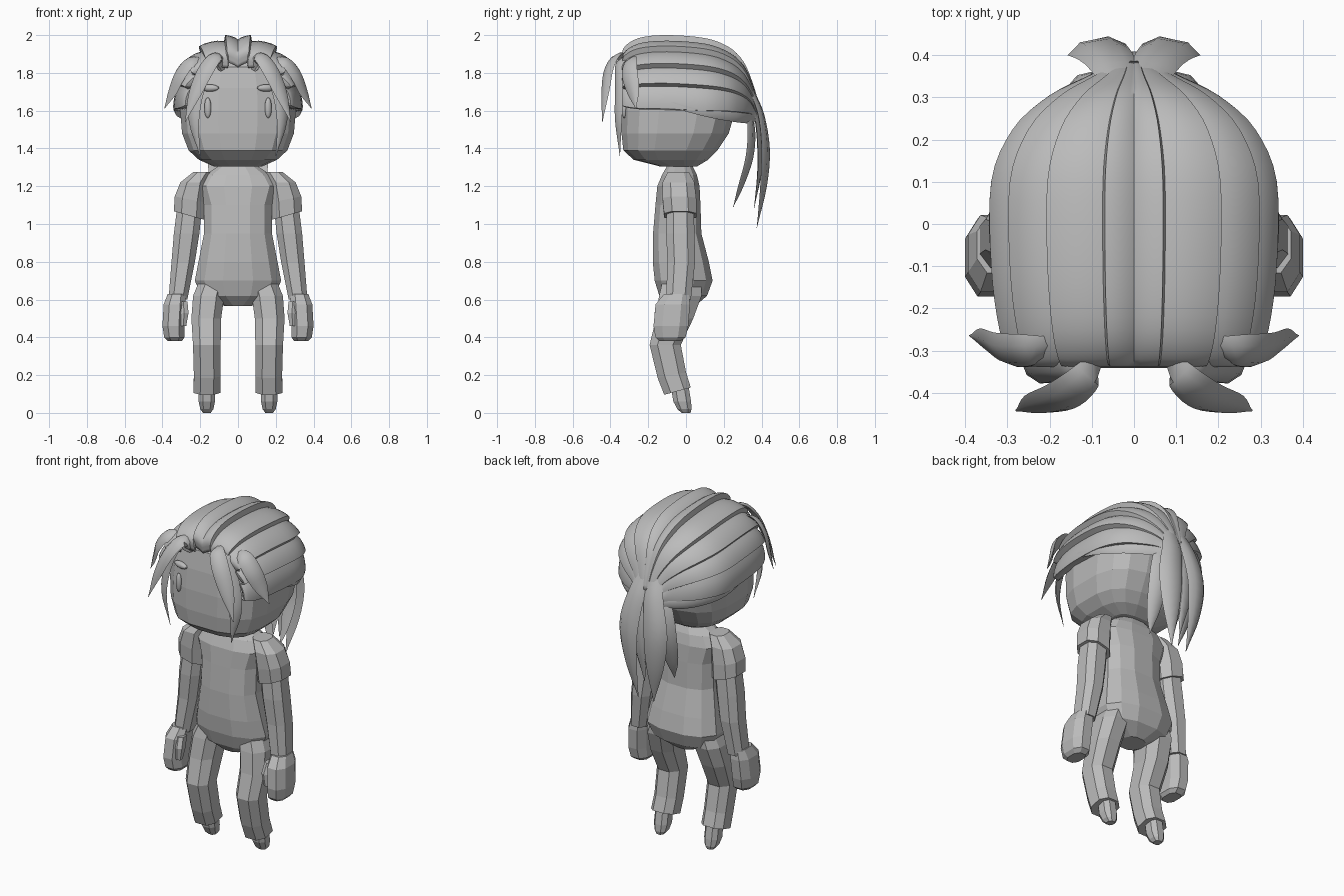
import bpy
import bmesh
import math
from mathutils import Vector, Matrix

cube = bpy.data.objects.get("Cube")
if cube:
    bpy.data.objects.remove(cube, do_unlink=True)

GREY = (0.5, 0.5, 0.5, 1.0)
clay = bpy.data.materials.new("plain_grey")
clay.use_nodes = True
clay.diffuse_color = GREY
shader = next(n for n in clay.node_tree.nodes if n.type == 'BSDF_PRINCIPLED')
shader.inputs["Base Color"].default_value = GREY


def finish(name, bm, mirror=False, smooth=None, thickness=0.0):
    """Turn a bmesh into an object with material, mirroring and shading."""
    bmesh.ops.recalc_face_normals(bm, faces=bm.faces[:])
    mesh = bpy.data.meshes.new(name)
    bm.to_mesh(mesh)
    bm.free()
    mesh.materials.append(clay)
    obj = bpy.data.objects.new(name, mesh)
    bpy.context.collection.objects.link(obj)
    if smooth is not None:
        bpy.ops.object.select_all(action='DESELECT')
        obj.select_set(True)
        bpy.context.view_layer.objects.active = obj
        bpy.ops.object.shade_smooth_by_angle(angle=math.radians(smooth))
    if thickness:
        solid = obj.modifiers.new("thickness", 'SOLIDIFY')
        solid.thickness = thickness
        solid.offset = 0
    if mirror:
        obj.modifiers.new("mirror", 'MIRROR')
    return obj


def skin(bm, rows, closed=True):
    """Bridge rows of points with quads; closed rows also get end caps."""
    grid = [[bm.verts.new(p) for p in row] for row in rows]
    n = len(grid[0])
    for low, high in zip(grid, grid[1:]):
        for i in range(n if closed else n - 1):
            j = (i + 1) % n
            bm.faces.new((low[i], low[j], high[j], high[i]))
    if closed:
        bm.faces.new(grid[0])
        bm.faces.new(grid[-1])


def ring(cx, cy, z, rx, ry, tilt_x=0.0, tilt_y=0.0, sides=8, power=2.5):
    """Rounded-box outline, with a flat facet towards the front."""
    points = []
    for i in range(sides):
        a = math.tau * (i + 0.5) / sides
        c, s = math.cos(a), math.sin(a)
        x = rx * math.copysign(abs(c) ** (2 / power), c)
        y = ry * math.copysign(abs(s) ** (2 / power), s)
        points.append((cx + x, cy + y, z + tilt_x * x + tilt_y * y))
    return points


def loft(name, rings, mirror=False, **options):
    bm = bmesh.new()
    skin(bm, [ring(*r, **options) for r in rings])
    return finish(name, bm, mirror)


def central(rows):
    """Rows of height, half width, front y, back y."""
    return [(0, (f + b) / 2, z, rx, (b - f) / 2) for z, rx, f, b in rows]


def spline(points, steps=4):
    """Smooth curve through the control points."""
    pts = [Vector(p) for p in points]
    pts = [pts[0] * 2 - pts[1]] + pts + [pts[-1] * 2 - pts[-2]]
    out = []
    for a, b, c, d in zip(pts, pts[1:], pts[2:], pts[3:]):
        for k in range(steps):
            t = k / steps
            out.append(0.5 * (2 * b + (c - a) * t + (2 * a - 5 * b + 4 * c - d) * t ** 2
                              + (3 * b - a - 3 * c + d) * t ** 3))
    return out + [pts[-2]]


def lock(name, points):
    """Flat tapering hair lock; points are x, y, z, half width."""
    path = spline(points)
    rows = []
    for i, p in enumerate(path):
        before, after = path[max(i - 1, 0)], path[min(i + 1, len(path) - 1)]
        tangent = (after - before).to_3d().normalized()
        centre = p.to_3d()
        side = tangent.cross(centre - Vector((0, 0, 1.55))).normalized()
        out = side.cross(tangent).normalized()
        w = max(p[3], 0.002)
        profile = ((-1, -0.1), (-0.5, 0.25), (0.5, 0.25), (1, -0.1), (0.5, -0.2), (-0.5, -0.2))
        rows.append([centre + side * w * u + out * w * v for u, v in profile])
    bm = bmesh.new()
    skin(bm, rows)
    return finish(name, bm, True, smooth=45)


def blob(name, place, size, turn):
    """Small flattened bead on the face."""
    bm = bmesh.new()
    matrix = (Matrix.Translation(place) @ Matrix.Rotation(math.radians(turn), 4, 'Z')
              @ Matrix.Diagonal((*size, 1)))
    bmesh.ops.create_uvsphere(bm, u_segments=10, v_segments=8, radius=1, matrix=matrix)
    return finish(name, bm, True, smooth=50)


# Head, neck and torso
loft("head", central([
    (1.305, .13, -.14, .06), (1.34, .21, -.28, .12), (1.39, .265, -.335, .17),
    (1.48, .30, -.345, .23), (1.60, .31, -.345, .265), (1.72, .30, -.335, .27),
    (1.83, .26, -.315, .24), (1.90, .18, -.24, .16)]), sides=16, power=3)
loft("neck", central([(1.26, .09, -.1, .04), (1.36, .08, -.09, .03)]))
loft("torso", central([
    (.565, .07, -.09, .05), (.62, .20, -.145, .115), (.70, .235, -.17, .145),
    (.80, .215, -.18, .125), (.95, .185, -.178, .085), (1.10, .185, -.165, .08),
    (1.20, .22, -.155, .075), (1.26, .18, -.13, .06), (1.31, .10, -.10, .035)]), sides=12)

# Face details
blob("eyes", (.16, -.327, 1.615), (.019, .015, .055), 16)
blob("eyebrows", (.15, -.322, 1.72), (.052, .018, .019), 16)

# Arms with short sleeves and closed hands
loft("sleeves", [(.19, -.04, 1.275, .05, .06), (.235, -.04, 1.22, .075, .09),
                 (.255, -.035, 1.13, .085, .095, .2), (.26, -.03, 1.045, .085, .092, .28)], True)
loft("arms", [(.255, -.03, 1.1, .07, .075), (.272, -.03, .95, .072, .08),
              (.29, -.025, .8, .066, .078), (.318, -.04, .6, .053, .07)], True)
loft("hands", [(.325, -.05, .63, .05, .07), (.335, -.07, .575, .062, .097),
               (.342, -.08, .46, .062, .098), (.337, -.082, .4, .057, .085),
               (.335, -.085, .38, .04, .06)], True)
loft("thumbs", [(.29, -.115, .59, .025, .03), (.285, -.135, .53, .026, .032),
                (.29, -.14, .46, .018, .02)], True, sides=6)

# Trouser legs and feet
loft("legs", [(.165, -.045, .115, .076, .075, 0, .27), (.163, -.075, .2, .075, .08, 0, .2),
              (.165, -.11, .36, .078, .088), (.168, -.06, .5, .084, .105),
              (.155, -.03, .62, .088, .12), (.13, -.02, .7, .08, .11)], True)
loft("feet", [(.165, -.035, .15, .045, .05), (.165, -.02, .06, .046, .05),
              (.165, -.008, .02, .037, .04), (.165, 0, 0, .022, .025)], True)

# Swept-back hair: stepped strips running from the hairline to the tie
stations = spline([  # y, half width, centre height, rise
    (-.322, .24, 1.68, .15), (-.328, .26, 1.68, .22), (-.25, .29, 1.68, .275),
    (-.10, .31, 1.68, .291), (.10, .31, 1.67, .285), (.22, .26, 1.66, .25),
    (.30, .18, 1.64, .20), (.35, .09, 1.61, .12), (.38, .05, 1.55, .08)], steps=4)
edges = [0, 13, 38, 60, 80, 104]
ridge = [(0, 0.0)]
for start, end in zip(edges, edges[1:]):
    for u in (0.3, 0.6, 0.85, 1.0):
        ridge.append((start + (end - start - 2) * u, 0.03 * u ** 0.8))
    ridge.append((end, 0.0))
ridge = [(-a, h) for a, h in reversed(ridge[1:])] + ridge
rows = []
for y, wide, mid, rise in stations:
    row = []
    for degrees, height in ridge:
        a = math.radians(degrees)
        h = height * min(1, wide / 0.25)
        row.append((math.sin(a) * (wide + h), y, mid + math.cos(a) * (rise + h)))
    rows.append(row)
hair = bmesh.new()
skin(hair, rows, closed=False)
finish("swept_hair", hair, smooth=35, thickness=0.012)

# Loose fringe, side locks and ponytail
lock("fringe_front", [(.07, -.30, 1.83, .03), (.11, -.36, 1.89, .04), (.17, -.41, 1.82, .048),
                      (.23, -.43, 1.69, .038), (.28, -.443, 1.54, 0)])
lock("fringe_long", [(.09, -.30, 1.83, .03), (.14, -.35, 1.86, .04), (.21, -.355, 1.72, .04),
                     (.235, -.36, 1.55, .033), (.2, -.35, 1.36, 0)])
lock("fringe_side", [(.17, -.29, 1.85, .03), (.25, -.30, 1.86, .045), (.31, -.30, 1.79, .05),
                     (.35, -.28, 1.70, .038), (.39, -.265, 1.61, 0)])
lock("side_sweep", [(.27, -.29, 1.73, .01), (.32, -.1, 1.67, .04), (.315, .1, 1.62, .05),
                    (.22, .26, 1.59, .05), (.07, .36, 1.57, .04)])
lock("ponytail_outer", [(.03, .34, 1.72, .045), (.06, .395, 1.58, .06), (.09, .42, 1.4, .07),
                        (.08, .41, 1.2, .05), (.05, .375, .98, 0)])
lock("ponytail_inner", [(.05, .32, 1.66, .04), (.09, .345, 1.5, .06), (.11, .335, 1.35, .055),
                        (.11, .29, 1.2, .035), (.1, .25, 1.09, 0)])
lock("ponytail_middle", [(.02, .35, 1.68, .04), (.03, .385, 1.5, .06), (.025, .39, 1.3, .05),
                         (.02, .36, 1.08, 0)])
